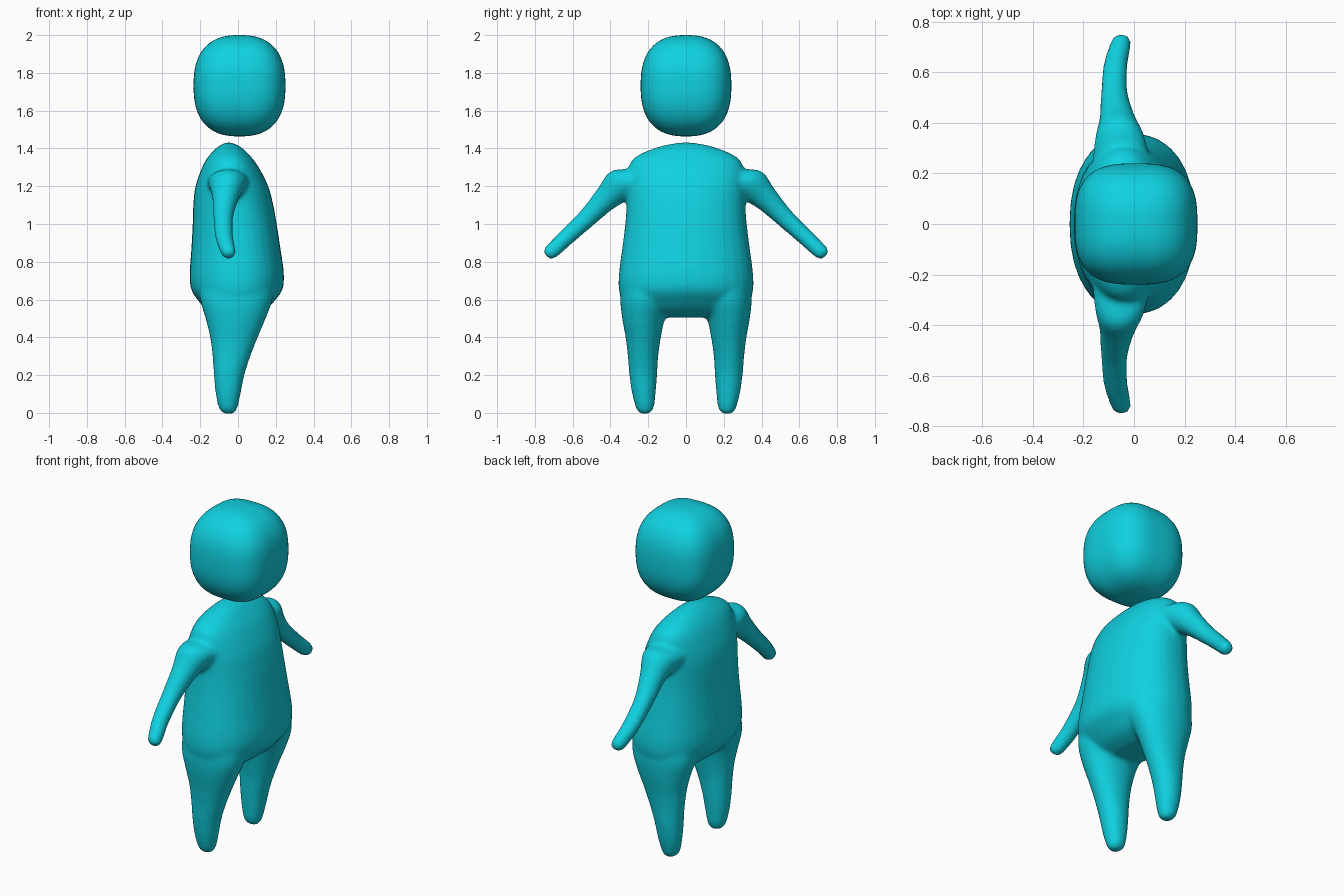
import bpy, bmesh, math
from mathutils import Vector

cube = bpy.data.objects.get("Cube")
if cube:
    bpy.data.objects.remove(cube, do_unlink=True)

teal = bpy.data.materials.new("turquoise")
teal.use_nodes = True
COLOUR = (0.005, 0.64, 0.75, 1)
teal.diffuse_color = COLOUR
teal.node_tree.nodes["Principled BSDF"].inputs["Base Color"].default_value = COLOUR


def smooth_rows(rows, steps=4):
    """Fill in rows along a spline through the given ones."""
    pts = [Vector(r) for r in rows]
    pts = [pts[0]] + pts + [pts[-1]]
    out = []
    for a, b, c, d in zip(pts, pts[1:], pts[2:], pts[3:]):
        for i in range(steps):
            t = i / steps
            out.append(b + 0.5 * t * ((c - a) + t * ((2 * a - 5 * b + 4 * c - d)
                                      + t * (3 * (b - c) + d - a))))
    return out + [pts[-1]]


def loft(bm, rows, across, power=2.0, side=1, sides=32):
    """Closed tube; each row is centre x, y, z, radius along x, radius along across."""
    rings = []
    for x, y, z, rx, rv in smooth_rows(rows):
        ring = []
        for i in range(sides):
            a = 2 * math.pi * i / sides
            c, s = math.cos(a), math.sin(a)
            u = math.copysign(abs(c) ** (2 / power), c) * rx
            v = math.copysign(abs(s) ** (2 / power), s) * rv
            p = Vector((x, y, z)) + Vector((u, 0, 0)) + across * v
            p.y *= side
            ring.append(bm.verts.new(p))
        rings.append(ring)
    for low, high in zip(rings, rings[1:]):
        for i in range(sides):
            j = (i + 1) % sides
            bm.faces.new((low[i], low[j], high[j], high[i]))
    bm.faces.new(rings[0])
    bm.faces.new(rings[-1])


def add_object(name, bm):
    bmesh.ops.recalc_face_normals(bm, faces=bm.faces)
    for f in bm.faces:
        f.smooth = True
    mesh = bpy.data.meshes.new(name)
    bm.to_mesh(mesh)
    bm.free()
    mesh.materials.append(teal)
    obj = bpy.data.objects.new(name, mesh)
    bpy.context.collection.objects.link(obj)
    return obj


bm = bmesh.new()
Y = Vector((0, 1, 0))

# Torso: height, back x, front x, half width
torso = [(0.505, -0.08, 0.06, 0.2), (0.54, -0.16, 0.14, 0.29), (0.6, -0.215, 0.2, 0.34),
         (0.66, -0.25, 0.238, 0.357), (0.75, -0.255, 0.242, 0.354), (0.87, -0.247, 0.225, 0.338),
         (1.0, -0.24, 0.205, 0.322), (1.1, -0.237, 0.187, 0.315), (1.2, -0.225, 0.16, 0.315),
         (1.3, -0.19, 0.11, 0.305), (1.36, -0.155, 0.065, 0.26), (1.41, -0.105, 0.012, 0.14),
         (1.432, -0.06, -0.04, 0.03)]
loft(bm, [((b + f) / 2, 0, z, (f - b) / 2, w) for z, b, f, w in torso], Y, 2.25)

# Leg: height, back x, front x, inner y, outer y
leg = [(-0.005, -0.07, -0.025, 0.2, 0.24), (0.02, -0.1, -0.005, 0.172, 0.263),
       (0.1, -0.118, 0.014, 0.161, 0.285), (0.2, -0.128, 0.034, 0.153, 0.3),
       (0.3, -0.135, 0.066, 0.147, 0.308), (0.4, -0.148, 0.105, 0.133, 0.32),
       (0.5, -0.172, 0.147, 0.112, 0.338), (0.6, -0.2, 0.183, 0.075, 0.348),
       (0.72, -0.2, 0.19, 0.04, 0.34)]
leg_rows = [((b + f) / 2, (i + o) / 2, z, (f - b) / 2, (o - i) / 2) for z, b, f, i, o in leg]

# Arm: centre x, y, z, half depth, half thickness
arm_rows = [(-0.05, 0.2, 1.21, 0.12, 0.11), (-0.055, 0.33, 1.21, 0.1, 0.098),
            (-0.066, 0.42, 1.138, 0.07, 0.069), (-0.078, 0.52, 1.035, 0.053, 0.052),
            (-0.073, 0.63, 0.932, 0.048, 0.045), (-0.056, 0.7, 0.866, 0.043, 0.042),
            (-0.05, 0.727, 0.842, 0.037, 0.036), (-0.05, 0.74, 0.83, 0.02, 0.02)]
arm_across = Vector((0, 0.69, 0.72))

for side in (1, -1):
    loft(bm, leg_rows, Y, 2.1, side)
    loft(bm, arm_rows, arm_across, 2.0, side)

# Fuse torso and limbs into one soft skin
body = add_object("body", bm)
fuse = body.modifiers.new("Fuse", 'REMESH')
fuse.mode = 'VOXEL'
fuse.voxel_size = 0.012
fuse.use_smooth_shade = True
soften = body.modifiers.new("Soften", 'SMOOTH')
soften.factor = 0.5
soften.iterations = 10

# Head: a rounded block floating above the body
bm = bmesh.new()
bmesh.ops.create_cube(bm, size=2)
bmesh.ops.subdivide_edges(bm, edges=bm.edges[:], cuts=23, use_grid_fill=True)
for v in bm.verts:
    x, y, z = (math.tan(c * math.pi / 4) for c in v.co)
    flat = (abs(x) ** 2.9 + abs(y) ** 2.9) ** (1 / 2.9)
    size = (flat ** 2.5 + abs(z) ** 2.5) ** (1 / 2.5)
    v.co = (0.008 + 0.243 * x / size, 0.24 * y / size, 1.732 + 0.268 * z / size)
add_object("head", bm)
